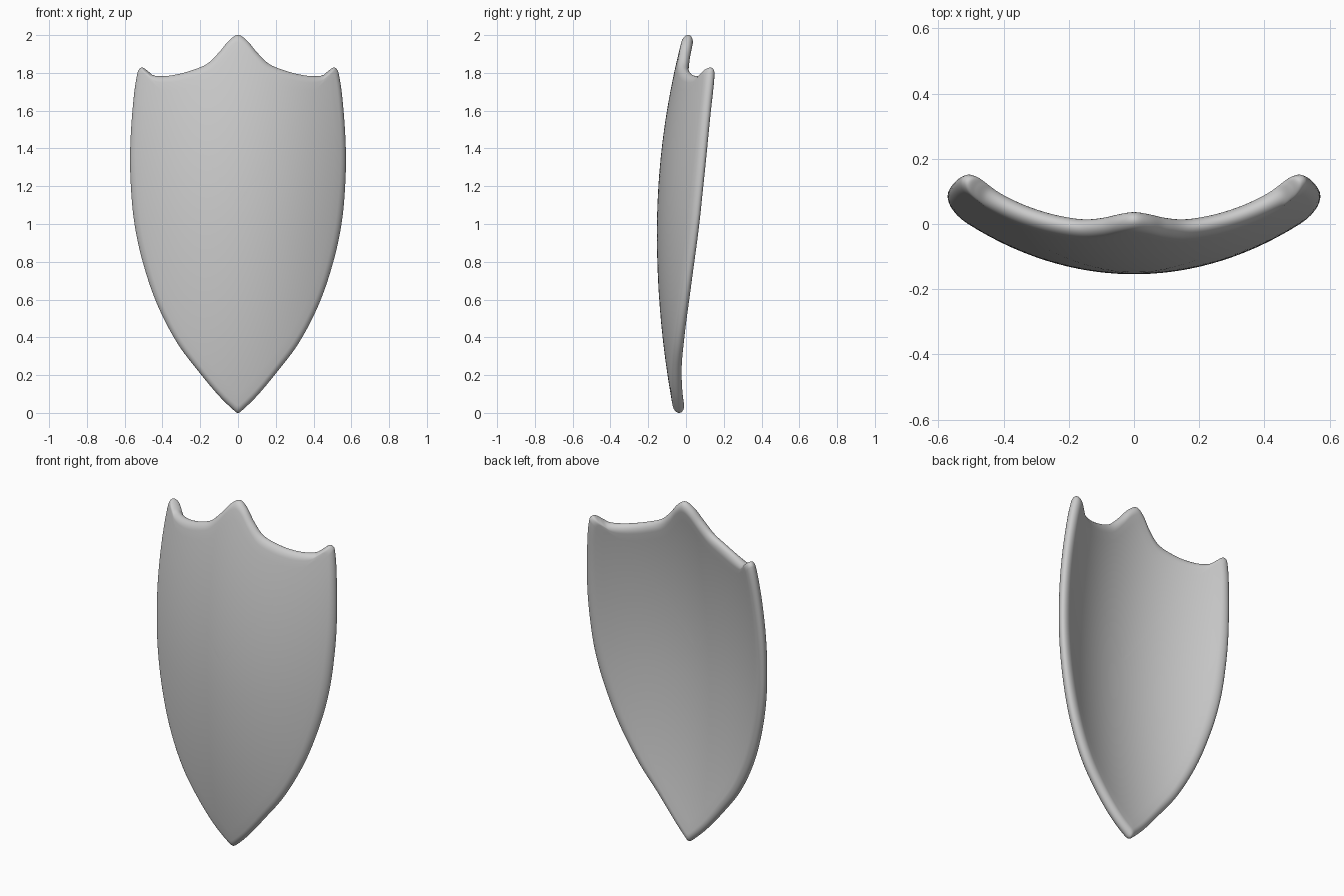
import bpy, bmesh, math
from mathutils import Vector

if "Cube" in bpy.data.objects:
    bpy.data.objects.remove(bpy.data.objects["Cube"])

# Right half of the outline (x, z), from top point to bottom point
HALF = [(0, 2.0), (0.045, 1.973), (0.1, 1.908), (0.165, 1.846), (0.25, 1.811),
        (0.33, 1.79), (0.40, 1.782), (0.45, 1.788), (0.482, 1.812), (0.507, 1.828),
        (0.526, 1.808), (0.55, 1.65), (0.567, 1.4), (0.564, 1.2), (0.545, 1.0),
        (0.502, 0.8), (0.428, 0.58), (0.32, 0.37), (0.2, 0.21), (0.1, 0.09),
        (0.02, 0.012), (0, 0)]
LOOP = HALF + [(-x, z) for x, z in reversed(HALF[1:-1])]
CENTRE = Vector((0, 1.1))
THICK = 0.061
ROUND = 0.045


def smooth_loop(pts, steps):
    """Closed Catmull-Rom curve through the points."""
    p = [Vector(q) for q in pts]
    n, out = len(p), []
    for i in range(n):
        a, b, c, d = p[i - 1], p[i], p[(i + 1) % n], p[(i + 2) % n]
        # tangents scaled by chord lengths so uneven spacing stays smooth
        ab, bc, cd = (b - a).length, (c - b).length, (d - c).length
        m1 = (c - a) * (bc / (ab + bc))
        m2 = (d - b) * (bc / (bc + cd))
        for k in range(steps):
            t = k / steps
            out.append(b * (2*t**3 - 3*t*t + 1) + m1 * (t**3 - 2*t*t + t)
                       + c * (3*t*t - 2*t**3) + m2 * (t**3 - t*t))
    return out


def front_y(x, z):
    """Bowed front face of the shield."""
    bow = 0.126 if z > 0.95 else 0.1
    return -0.154 + 0.57 * x * x + 0.1 * x**4 + bow * (z - 0.95) ** 2


def point(p, h):
    """Point on the mid surface at (x, z), pushed h along the backward normal."""
    e = 0.001
    sx = (front_y(p.x + e, p.y) - front_y(p.x - e, p.y)) / (2 * e)
    sz = (front_y(p.x, p.y + e) - front_y(p.x, p.y - e)) / (2 * e)
    n = Vector((-sx, 1, -sz))
    mid = Vector((p.x, front_y(p.x, p.y) + THICK / 2 * n.length, p.y))
    return mid + n.normalized() * h


outline = smooth_loop(LOOP, 6)
count = len(outline)
bm = bmesh.new()


def ring(depth, scale, side):
    """Outline pulled in towards the centre, on the front (-1) or back (+1)."""
    h = side * THICK / 2 * math.sqrt(max(0, 1 - (1 - min(depth / ROUND, 1)) ** 2))
    verts = []
    for p in outline:
        v = p - CENTRE
        s = (1 - depth / v.length) * scale
        verts.append(bm.verts.new(point(CENTRE + v * s, h)))
    return verts


def bridge(a, b):
    for i in range(count):
        j = (i + 1) % count
        bm.faces.new((a[i], a[j], b[j], b[i]))


# Rounded rim, then concentric rings to the middle of each face
rim = ring(0, 1, 1)
rim_depths = [ROUND * (1 - math.cos(math.pi / 2 * k / 7)) for k in range(1, 8)]
for side in (-1, 1):
    last = rim
    for d in rim_depths:
        new = ring(d, 1, side)
        bridge(last, new)
        last = new
    for k in range(1, 16):
        new = ring(ROUND, 1 - k / 16, side)
        bridge(last, new)
        last = new
    hub = bm.verts.new(point(CENTRE, side * THICK / 2))
    for i in range(count):
        bm.faces.new((last[i], last[(i + 1) % count], hub))

bmesh.ops.recalc_face_normals(bm, faces=bm.faces)
for f in bm.faces:
    f.smooth = True
mesh = bpy.data.meshes.new("shield")
bm.to_mesh(mesh)
bm.free()
shield = bpy.data.objects.new("shield", mesh)
bpy.context.collection.objects.link(shield)
